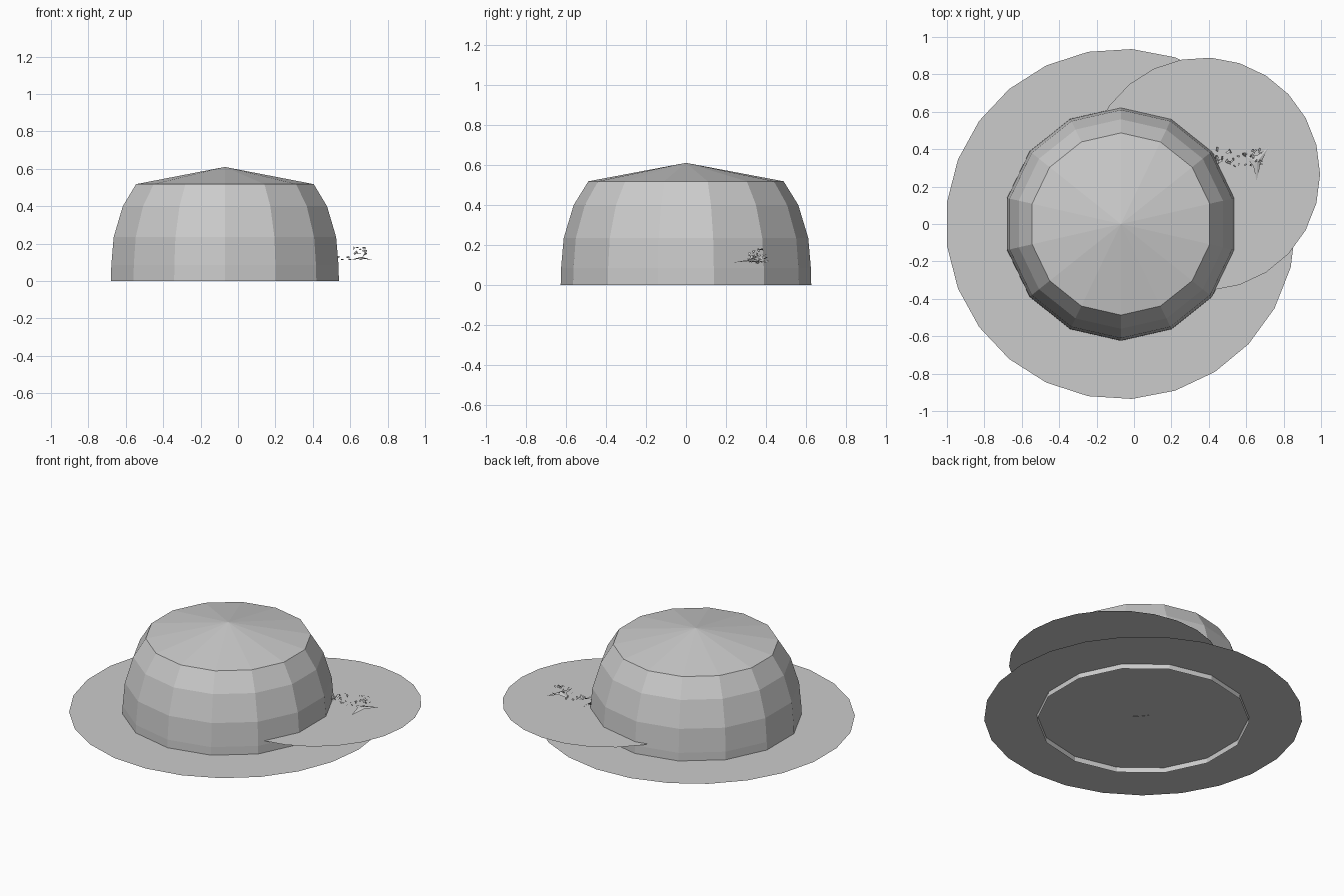
import bpy, bmesh, math, random
from mathutils import Vector

random.seed(4)
cube = bpy.data.objects.get("Cube")
if cube:
    bpy.data.objects.remove(cube, do_unlink=True)

grey = bpy.data.materials.new("plain grey")
grey.use_nodes = True
grey.diffuse_color = (0.6, 0.6, 0.6, 1)
grey.node_tree.nodes["Principled BSDF"].inputs["Base Color"].default_value = (0.6, 0.6, 0.6, 1)


def add_object(name, bm):
    mesh = bpy.data.meshes.new(name)
    bm.to_mesh(mesh)
    bm.free()
    mesh.materials.append(grey)
    obj = bpy.data.objects.new(name, mesh)
    bpy.context.collection.objects.link(obj)
    return obj


def ring(bm, x, y, z, radius, sides, start=0.0):
    step = math.tau / sides
    return [bm.verts.new((x + radius * math.cos(start + i * step),
                          y + radius * math.sin(start + i * step), z))
            for i in range(sides)]


def disc(name, x, y, z, radius):
    bm = bmesh.new()
    bm.faces.new(ring(bm, x, y, z, radius, 25))
    return add_object(name, bm)


# Open-bottomed dome with a shallow pointed cap
def dome(name, x, sides, profile, peak):
    bm = bmesh.new()
    rings = [ring(bm, x, 0, z, r, sides, math.pi / 2) for r, z in profile]
    for low, high in zip(rings, rings[1:]):
        for i in range(sides):
            j = (i + 1) % sides
            bm.faces.new((low[i], low[j], high[j], high[i]))
    apex = bm.verts.new((x, 0, peak))
    for i in range(sides):
        bm.faces.new((rings[-1][i], rings[-1][(i + 1) % sides], apex))
    return add_object(name, bm)


dome("dome", -0.07, 14,
     [(0.625, 0), (0.623, 0.085), (0.61, 0.235), (0.56, 0.4), (0.487, 0.518)], 0.61)

# Flat ground sheets
disc("large_ground_disc", -0.07, 0, 0.033, 0.937)
disc("small_ground_disc", 0.372, 0.267, 0.108, 0.623)


# Arched leaf with three corners and hollow sides
def leaf(name, corners, lift):
    bm = bmesh.new()
    points = [Vector(c) for c in corners]
    centre = sum(points, Vector()) / 3
    outline = []
    for a, b in zip(points, points[1:] + points[:1]):
        outline += [a, ((a + b) / 2).lerp(centre, 0.35) + Vector((0, 0, lift / 2))]
    verts = [bm.verts.new(p) for p in outline]
    top = bm.verts.new(centre + Vector((0, 0, lift)))
    for i in range(6):
        bm.faces.new((verts[i], verts[(i + 1) % 6], top))
    return add_object(name, bm)


leaf("arched_leaf", [(0.655, 0.23, 0.112), (0.72, 0.41, 0.112), (0.6, 0.36, 0.112)], 0.018)


# Small bits: little tilted plates scattered in a box
def scatter(name, count, low, high, size):
    bm = bmesh.new()
    for _ in range(count):
        centre = Vector([random.uniform(a, b) for a, b in zip(low, high)])
        u = Vector((random.uniform(-1, 1), random.uniform(-1, 1), random.uniform(-.6, .6))).normalized()
        v = u.cross(Vector((random.random(), random.random(), 1))).normalized() * 0.6
        bm.faces.new([bm.verts.new(centre + (u * a + v * b) * size)
                      for a, b in ((-1, -1), (1, -1), (1, 1), (-1, 1))])
    return add_object(name, bm)


scatter("near_bits", 16, (0.42, 0.32, 0.115), (0.52, 0.4, 0.16), 0.011)
scatter("middle_bits", 10, (0.52, 0.31, 0.115), (0.6, 0.41, 0.13), 0.007)
scatter("far_bits", 14, (0.61, 0.3, 0.13), (0.69, 0.4, 0.18), 0.009)

# Sliver under the large disc
leaf("under_sliver", [(0, -0.06, 0.029), (-0.1, 0.05, 0.029), (-0.06, 0.01, 0.024)], -0.003)
